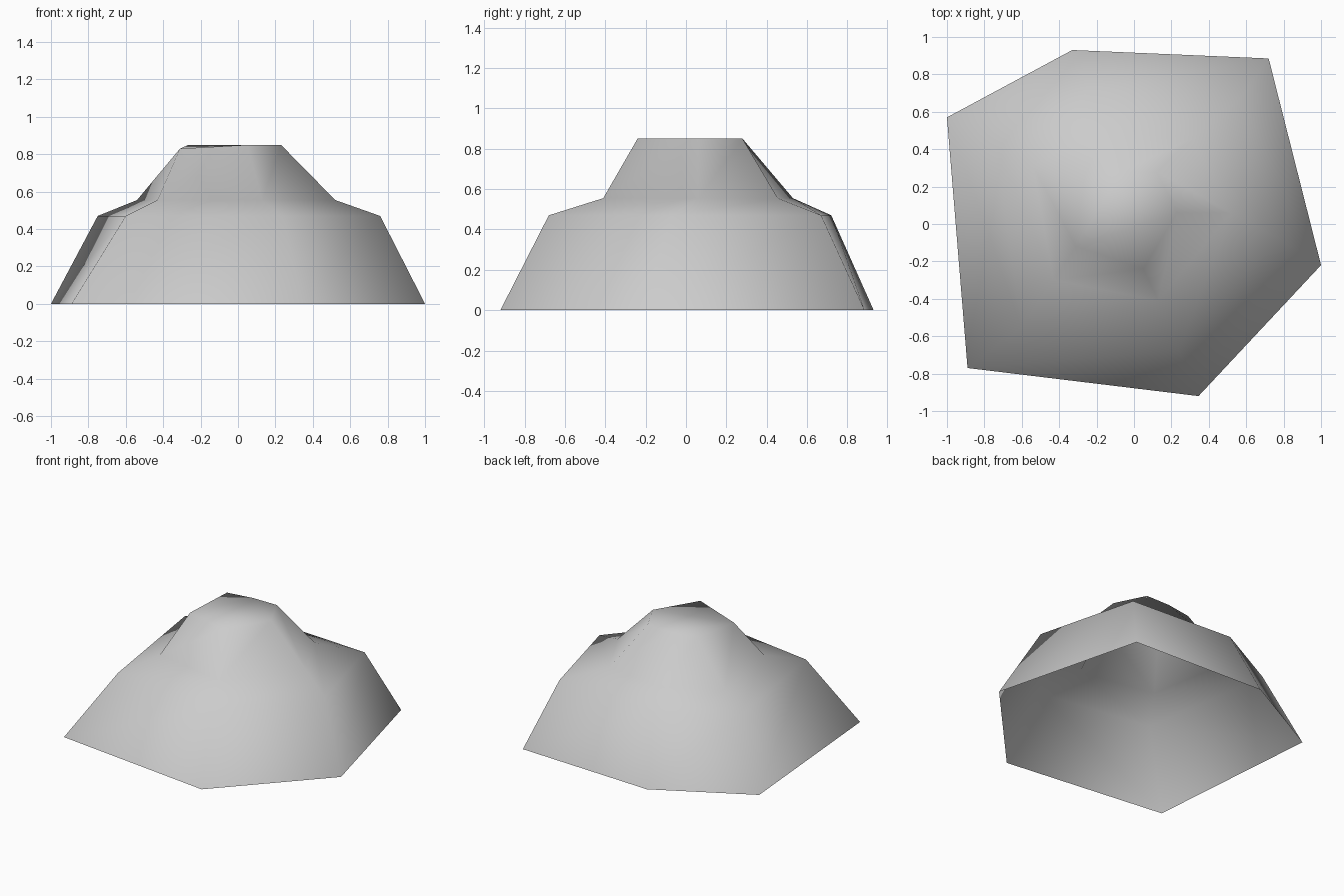
import bpy
import bmesh

# Remove the default cube
default_cube = bpy.data.objects.get("Cube")
if default_cube:
    bpy.data.objects.remove(default_cube, do_unlink=True)


def make_material(name, colour):
    """Create one flat material that shows in viewport and render."""
    material = bpy.data.materials.new(name)
    material.use_nodes = True
    material.diffuse_color = colour
    shader = material.node_tree.nodes["Principled BSDF"]
    shader.inputs["Base Color"].default_value = colour
    shader.inputs["Roughness"].default_value = 0.9
    return material


def loft_rings(bm, rings):
    """Join successive six-sided outlines with quads, return the last one."""
    previous = None
    for height, outline in rings:
        current = [bm.verts.new((x, y, height)) for x, y in outline]
        if previous:
            count = len(current)
            for i in range(count):
                j = (i + 1) % count
                bm.faces.new((previous[i], previous[j], current[j], current[i]))
        previous = current
    return previous


# Outlines of the rock, counter-clockwise: foot, shoulder, ledge and summit
foot = [(-1, .57), (-.89, -.77), (.345, -.92), (1, -.22), (.72, .885), (-.33, .93)]
shoulder = [(-.75, .45), (-.6, -.55), (.24, -.68), (.76, -.07), (.57, .67), (-.24, .72)]
ledge = [(-.54, .31), (-.43, -.3), (.13, -.41), (.52, .06), (.31, .455), (-.15, .53)]
summit = [(-.265, .25), (-.31, -.12), (.05, -.24), (.23, .06), (.12, .28), (-.07, .28)]

bm = bmesh.new()
top = loft_rings(bm, [(0, foot), (.47, shoulder), (.555, ledge), (.85, summit)])

# Slightly sunken summit corner, then the cap; the underside stays open
top[1].co.z -= .02
bm.faces.new(top)
for face in bm.faces:
    face.smooth = True

# Rock object
mesh = bpy.data.meshes.new("rock_mound")
bm.to_mesh(mesh)
bm.free()
mesh.materials.append(make_material("stone_grey", (.6, .6, .6, 1)))
rock = bpy.data.objects.new("rock_mound", mesh)
bpy.context.collection.objects.link(rock)
